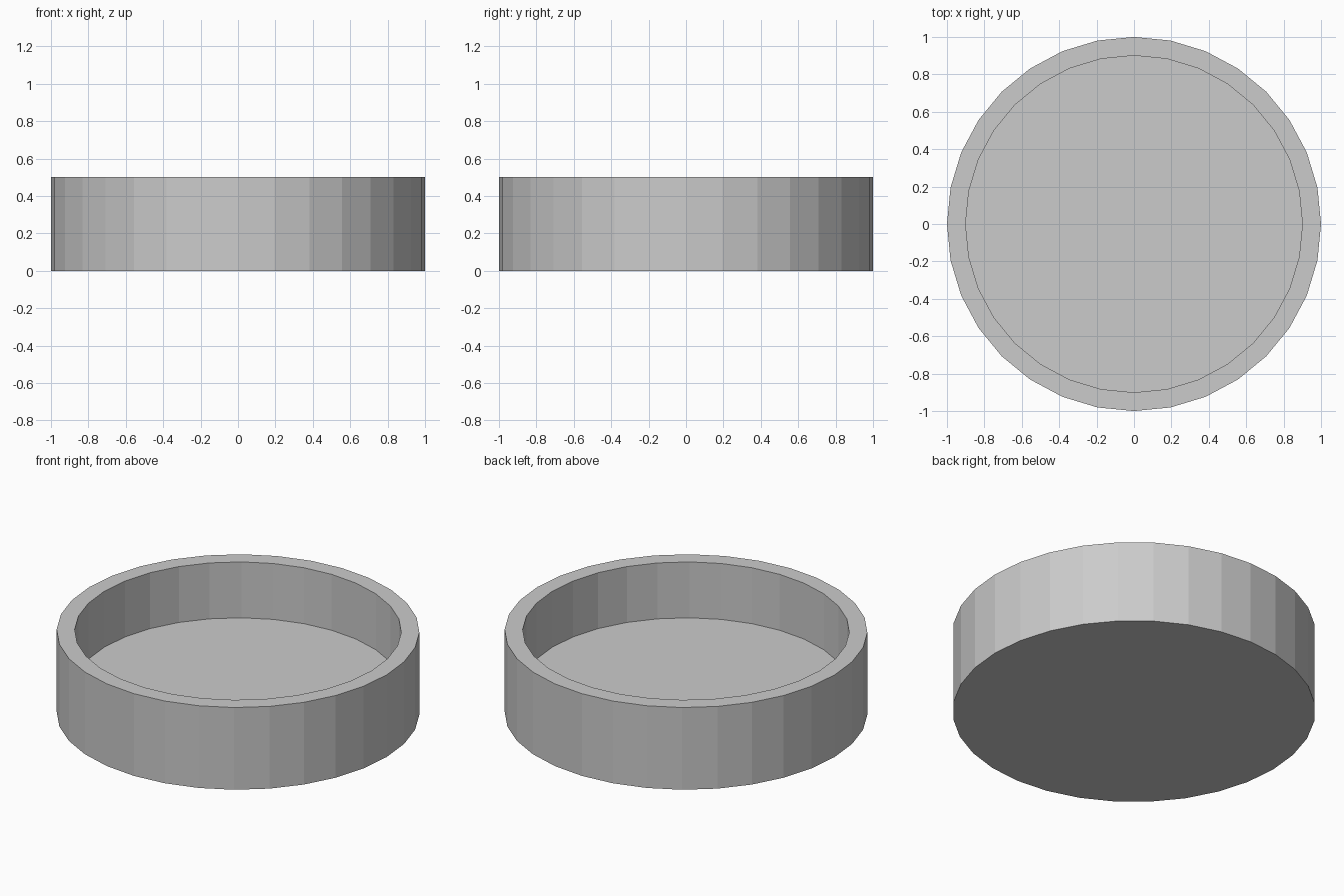
import bpy, bmesh, math
from mathutils import Vector

if "Cube" in bpy.data.objects:
    bpy.data.objects.remove(bpy.data.objects["Cube"])

SIDES, RADIUS, HEIGHT = 32, 1.0, 0.5
WALL, FLOOR_Z = 0.1, 0.16

# Solid low-poly disc standing on z = 0
bm = bmesh.new()
bmesh.ops.create_cone(bm, cap_ends=True, segments=SIDES,
                      radius1=RADIUS, radius2=RADIUS, depth=HEIGHT)
bmesh.ops.translate(bm, verts=bm.verts, vec=(0, 0, HEIGHT / 2))

# Rim: inset the top cap
bm.normal_update()
top = max(bm.faces, key=lambda f: f.calc_center_median().z)
bmesh.ops.inset_region(bm, faces=[top], thickness=WALL * math.cos(math.pi / SIDES))

# Recess: push the inner cap down to the dish floor
res = bmesh.ops.extrude_discrete_faces(bm, faces=[top])
floor = res["faces"][0]
bmesh.ops.translate(bm, verts=floor.verts, vec=Vector((0, 0, FLOOR_Z - HEIGHT)))
bmesh.ops.recalc_face_normals(bm, faces=bm.faces)

mesh = bpy.data.meshes.new("round_dish")
bm.to_mesh(mesh)
bm.free()
bpy.context.collection.objects.link(bpy.data.objects.new("round_dish", mesh))
